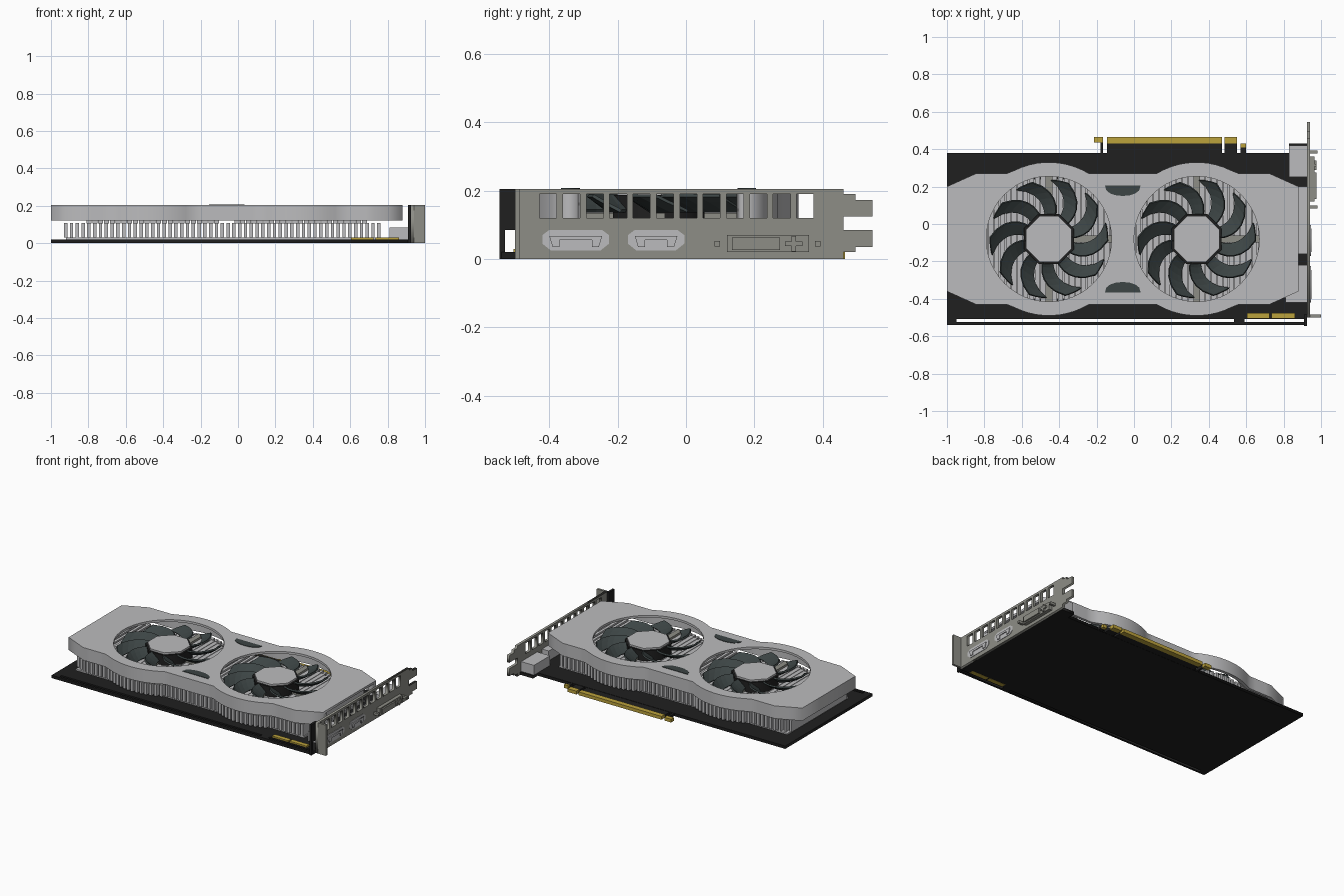
import bpy, bmesh, math
from math import sin, cos, pi, sqrt
from mathutils import Matrix, Vector

if "Cube" in bpy.data.objects:
    bpy.data.objects.remove(bpy.data.objects["Cube"])


def material(name, rgb):
    m = bpy.data.materials.new(name)
    m.use_nodes = True
    m.diffuse_color = (*rgb, 1)
    m.node_tree.nodes["Principled BSDF"].inputs["Base Color"].default_value = (*rgb, 1)
    return m


SILVER = material("light silver", (0.50, 0.50, 0.51))
STEEL = material("warm steel", (0.27, 0.27, 0.24))
BLACK = material("board black", (0.014, 0.014, 0.014))
BLADE = material("dark slate", (0.045, 0.058, 0.058))
GOLD = material("contact gold", (0.50, 0.36, 0.045))


def add(name, mesh, mat):
    ob = bpy.data.objects.new(name, mesh)
    mesh.materials.clear()
    mesh.materials.append(mat)
    bpy.context.collection.objects.link(ob)
    return ob


def boxes(name, spans, mat):
    """One object from boxes given as (x0, x1, y0, y1, z0, z1)."""
    bm = bmesh.new()
    for x0, x1, y0, y1, z0, z1 in spans:
        place = Matrix.Translation(((x0 + x1) / 2, (y0 + y1) / 2, (z0 + z1) / 2))
        size = Matrix.Diagonal((x1 - x0, y1 - y0, z1 - z0, 1))
        bmesh.ops.create_cube(bm, size=1, matrix=place @ size)
    mesh = bpy.data.meshes.new(name)
    bm.to_mesh(mesh)
    bm.free()
    return add(name, mesh, mat)


def plate(name, loops, lo, hi, mat, sideways=False):
    """Flat outline with holes, extruded along z (or along x when sideways)."""
    cu = bpy.data.curves.new(name, 'CURVE')
    cu.dimensions = '2D'
    cu.fill_mode = 'BOTH'
    cu.extrude = (hi - lo) / 2
    for loop in loops:
        sp = cu.splines.new('POLY')
        sp.points.add(len(loop) - 1)
        for p, (x, y) in zip(sp.points, loop):
            p.co = (x, y, 0, 1)
        sp.use_cyclic_u = True
    tmp = bpy.data.objects.new(name + "_curve", cu)
    bpy.context.collection.objects.link(tmp)
    bpy.context.view_layer.update()
    mesh = bpy.data.meshes.new_from_object(tmp.evaluated_get(bpy.context.evaluated_depsgraph_get()))
    bpy.data.objects.remove(tmp)
    mesh.transform(Matrix.Translation((0, 0, (lo + hi) / 2)))
    if sideways:
        mesh.transform(Matrix(((0, 0, 1, 0), (1, 0, 0, 0), (0, 1, 0, 0), (0, 0, 0, 1))))
    return add(name, mesh, mat)


def rect(x0, x1, y0, y1):
    return [(x0, y0), (x1, y0), (x1, y1), (x0, y1)]


def circle(cx, cy, r, n, turn=0.0):
    return [(cx + r * cos(turn + 2 * pi * i / n), cy + r * sin(turn + 2 * pi * i / n)) for i in range(n)]


CY, MID = -0.08, -0.06          # fan row and shroud centre
FANS = {"left_end": -0.455, "bracket_end": 0.335}
HOLE = 0.335


def half_width(x):
    """Half depth of the shroud: chamfered ends with a bulge round each fan."""
    w = min(0.35, 0.28 + 0.45 * (0.94 - abs(x - MID)))
    for fx in FANS.values():
        w = max(w, sqrt(max(0, 0.41 ** 2 - (x - fx) ** 2)))
    return w


# Circuit board with the long slots near its front edge
plate("circuit_board", [
    [(-1, -0.54), (0.925, -0.54), (0.925, 0.43), (0.83, 0.43), (0.83, 0.38), (-1, 0.38)],
    rect(-0.95, 0.535, -0.525, -0.509), rect(0.59, 0.91, -0.525, -0.509)], 0.001, 0.02, BLACK)
boxes("edge_tab", [(-0.18, -0.165, 0.375, 0.44, 0.002, 0.018), (-0.145, 0.47, 0.375, 0.435, 0.002, 0.018),
                   (0.485, 0.55, 0.375, 0.435, 0.002, 0.018), (0.57, 0.6, 0.375, 0.415, 0.002, 0.018)], BLACK)
boxes("edge_contacts", [(-0.215, -0.165, 0.435, 0.465, 0, 0.022), (-0.145, 0.47, 0.43, 0.465, 0, 0.022),
                        (0.485, 0.55, 0.43, 0.465, 0, 0.022), (0.57, 0.6, 0.41, 0.43, 0, 0.022)], GOLD)
boxes("power_contacts", [(0.605, 0.725, -0.505, -0.475, 0, 0.03),
                         (0.735, 0.86, -0.505, -0.475, 0, 0.03)], GOLD)

# Heatsink: base and thin fins following the shroud outline
fins, x = [(-0.92, 0.77, -0.40, 0.24, 0.02, 0.03)], -0.93
while x < 0.77:
    w = half_width(x) - 0.02
    fins.append((x, x + 0.018, CY - w, CY + w, 0.03, 0.108))
    x += 0.031
boxes("heatsink_fins", fins, SILVER)

# Shroud: top plate with fan openings, and a skirt left open towards the bracket
xs = [-1, -0.925, -0.845] + [-0.8 + 0.04 * i for i in range(38)] + [0.725, 0.805, 0.88]
upper = [(x, CY + half_width(x)) for x in reversed(xs)]
lower = [(x, CY - half_width(x)) for x in xs]
outline = upper + lower
plate("shroud_top", [outline] + [circle(fx, CY, HOLE, 48) for fx in FANS.values()], 0.19, 0.205, SILVER)
skirt = [(0.88, 0.16)] + outline + [(0.88, -0.32)]
inner = [(MID + (x - MID) * 0.975, CY + (y - CY) * 0.95) for x, y in skirt]
plate("shroud_skirt", [skirt + inner[::-1]], 0.12, 0.19, SILVER)
for name, edge, s in (("rear", 0.205, -1), ("front", -0.365, 1)):
    arc = [(MID + 0.095 * cos(pi * i / 8), edge + s * 0.055 * sin(pi * i / 8) ** 0.8) for i in range(1, 8)]
    plate(name + "_accent", [[(MID + 0.095, edge)] + arc + [(MID - 0.095, edge)]], 0.203, 0.208, BLADE)


# Fans
def fan_blades(name, cx, count=10, rows=6):
    bm = bmesh.new()
    for k in range(count):
        grid = []
        for i in range(rows + 1):
            t = i / rows
            r = 0.12 + 0.195 * t
            row = []
            for j in range(4):
                s = j / 3 - 0.5
                a = 2 * pi * k / count + 0.25 + 0.5 * t * t + s * (0.42 - 0.12 * t)
                row.append(bm.verts.new((cx + r * cos(a), CY + r * sin(a), 0.163 - 0.045 * s)))
            grid.append(row)
        for a, b in zip(grid, grid[1:]):
            for j in range(3):
                bm.faces.new((a[j], b[j], b[j + 1], a[j + 1]))
    mesh = bpy.data.meshes.new(name)
    bm.to_mesh(mesh)
    bm.free()
    ob = add(name, mesh, BLADE)
    mod = ob.modifiers.new("thickness", 'SOLIDIFY')
    mod.thickness = 0.01
    mod.offset = 0


for side, fx in FANS.items():
    slats = []
    for i in range(-11, 12):
        dx = i * 0.031
        w = sqrt(max(0.004, 0.35 ** 2 - dx * dx))
        slats.append((fx + dx - 0.0135, fx + dx + 0.0135, CY - w, CY + w, 0.106, 0.12))
    boxes(side + "_fan_slats", slats, SILVER)
    boxes(side + "_fan_struts", [(fx - 0.018, fx + 0.018, CY - 0.34, CY + 0.34, 0.12, 0.134),
                                 (fx, fx + 0.34, CY - 0.018, CY + 0.018, 0.12, 0.134)], STEEL)
    plate(side + "_fan_core", [circle(fx, CY, 0.145, 8, pi / 8)], 0.12, 0.188, BLACK)
    plate(side + "_fan_cap", [circle(fx, CY, 0.132, 8, pi / 8)], 0.186, 0.2, SILVER)
    fan_blades(side + "_fan_blades", fx)

# Mounting bracket: vent slots, tabs at the back, foot at the front
outer = [(-0.5, 0), (0.46, 0), (0.46, 0.02), (0.495, 0.02), (0.495, 0.035), (0.545, 0.035), (0.545, 0.085),
         (0.46, 0.085), (0.46, 0.125), (0.545, 0.125), (0.545, 0.173), (0.495, 0.173), (0.495, 0.19),
         (0.46, 0.19), (0.46, 0.205), (-0.5, 0.205)]
vents = [rect(y, y + 0.05, 0.12, 0.19) for y in (-0.428 + 0.0683 * i for i in range(12))]
plate("bracket", [outer] + vents, 0.925, 0.942, STEEL, True)
boxes("bracket_foot", [(0.925, 1.0, -0.5, -0.485, 0, 0.205)], STEEL)
boxes("bracket_post", [(0.91, 0.925, -0.545, -0.485, 0.085, 0.205),
                       (0.91, 0.925, -0.545, -0.53, 0, 0.085),
                       (0.91, 0.925, -0.545, -0.485, 0, 0.02)], BLACK)

# Video sockets: bodies on the board and faces on the bracket
boxes("socket_bodies", [(0.83, 0.925, 0.25, 0.42, 0.02, 0.085), (0.875, 0.925, -0.16, 0.2, 0.02, 0.085),
                        (0.81, 0.925, -0.42, -0.22, 0.02, 0.085)], SILVER)
for name, y0, y1 in (("front", -0.42, -0.225), ("middle", -0.17, -0.005)):
    face = [(y0, 0.045), (y0 + 0.025, 0.025), (y1 - 0.025, 0.025), (y1, 0.045),
            (y1, 0.07), (y1 - 0.02, 0.085), (y0 + 0.02, 0.085), (y0, 0.07)]
    plate(name + "_socket_face", [face], 0.938, 0.945, SILVER, True)
    tongue = [(y0 + 0.03, 0.035), (y0 + 0.05, 0.035), (y0 + 0.05, 0.055), (y1 - 0.05, 0.055),
              (y1 - 0.05, 0.035), (y1 - 0.03, 0.035), (y1 - 0.02, 0.068), (y0 + 0.02, 0.068)]
    plate(name + "_socket_tongue", [tongue], 0.94, 0.95, SILVER, True)
boxes("wide_socket", [(0.94, 0.965, 0.12, 0.36, 0.02, 0.07), (0.96, 0.975, 0.135, 0.275, 0.027, 0.063),
                      (0.96, 0.975, 0.29, 0.34, 0.038, 0.052), (0.96, 0.975, 0.308, 0.322, 0.022, 0.068)], STEEL)
boxes("socket_bolts", [(0.94, 0.98, y - 0.008, y + 0.008, 0.037, 0.053) for y in (0.092, 0.385)], STEEL)
